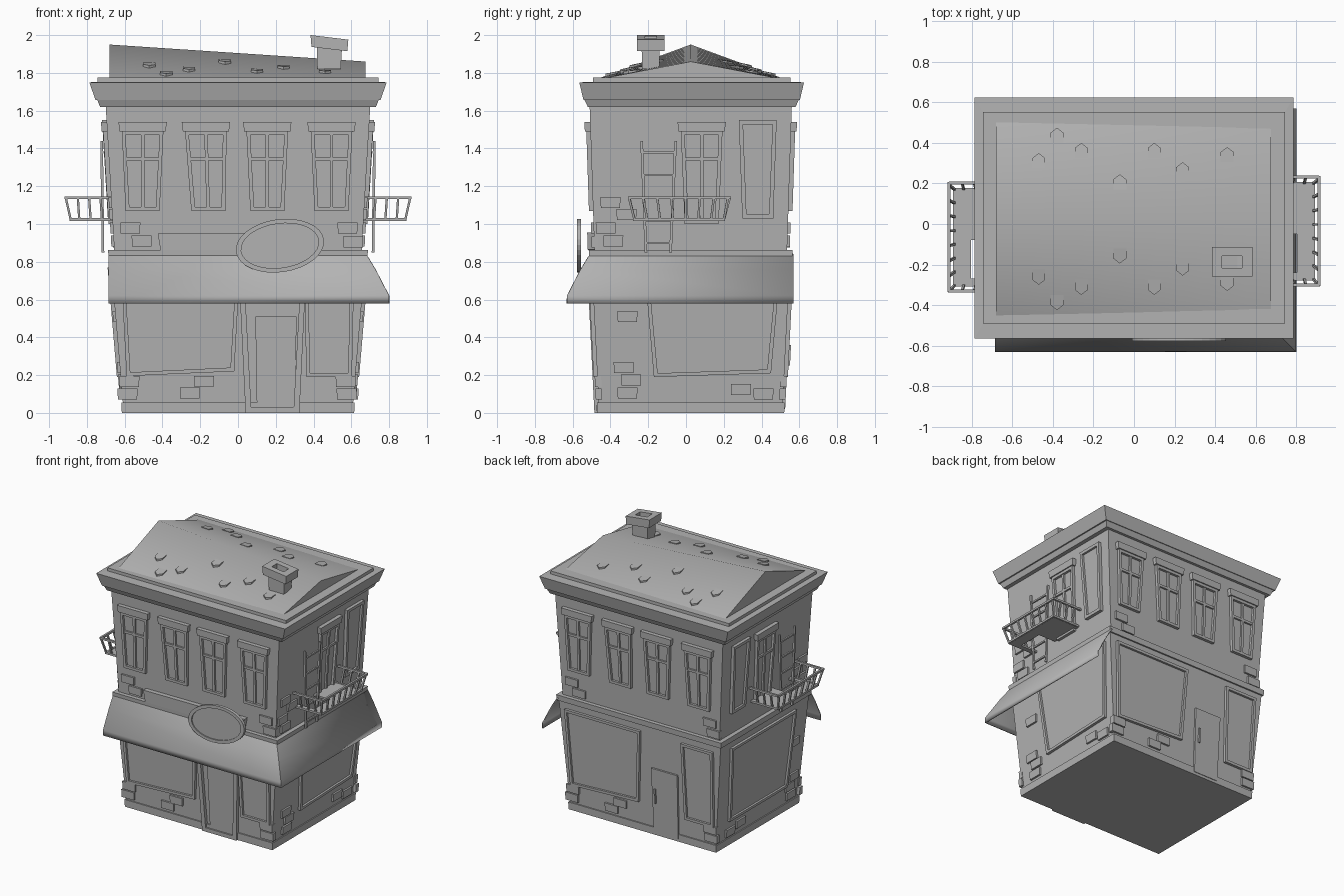
import bpy, bmesh, math
from mathutils import Vector

if "Cube" in bpy.data.objects:
    bpy.data.objects.remove(bpy.data.objects["Cube"])

CY = 0.025  # building centre in y
grey = bpy.data.materials.new("dark_grey")
grey.diffuse_color = (0.45, 0.45, 0.45, 1)
grey.use_nodes = True
grey.node_tree.nodes["Principled BSDF"].inputs["Base Color"].default_value = grey.diffuse_color


def mesh(name, verts, faces):
    me = bpy.data.meshes.new(name)
    me.from_pydata([tuple(v) for v in verts], [], faces)
    bm = bmesh.new()
    bm.from_mesh(me)
    bmesh.ops.recalc_face_normals(bm, faces=bm.faces)
    bm.to_mesh(me)
    bm.free()
    me.materials.append(grey)
    ob = bpy.data.objects.new(name, me)
    bpy.context.collection.objects.link(ob)
    return ob


def smooth(ob, angle):
    bpy.ops.object.select_all(action="DESELECT")
    ob.select_set(True)
    bpy.context.view_layer.objects.active = ob
    bpy.ops.object.shade_smooth_by_angle(angle=math.radians(angle))


def loft(name, rings, caps=True):
    n = len(rings[0])
    faces = [(r * n + i, r * n + (i + 1) % n, (r + 1) * n + (i + 1) % n, (r + 1) * n + i)
             for r in range(len(rings) - 1) for i in range(n)]
    if caps:
        faces += [tuple(range(n)), tuple(range((len(rings) - 1) * n, len(rings) * n))]
    return mesh(name, [v for r in rings for v in r], faces)


def rect(hx, hy, z, cx=0, cy=CY):
    return [(cx + a * hx, cy + b * hy, z) for a, b in ((-1, -1), (1, -1), (1, 1), (-1, 1))]


def box(name, x0, x1, y0, y1, z0, z1):
    r = lambda z: [(x0, y0, z), (x1, y0, z), (x1, y1, z), (x0, y1, z)]
    return loft(name, [r(z0), r(z1)])


def bar(name, p, q, r=0.006):
    p, q = Vector(p), Vector(q)
    d = (q - p).normalized()
    a = d.cross(Vector((0, 0, 1)) if abs(d.z) < 0.9 else Vector((0, 1, 0))).normalized()
    b = d.cross(a)
    ring = lambda c: [c + a * i * r + b * j * r for i, j in ((-1, -1), (1, -1), (1, 1), (-1, 1))]
    return loft(name, [ring(p), ring(q)])


def half(z):
    """Half width and half depth of the flared walls at height z."""
    if z < 0.85:
        return 0.605 + 0.085 * z, 0.485 + 0.05 * z
    t = (z - 0.86) / 0.76
    return 0.655 + 0.045 * t, 0.51 + 0.025 * t


def wall(side, u, z, d):
    hx, hy = half(z)
    return {"front": (u, CY - hy - d, z), "back": (-u, CY + hy + d, z),
            "right": (hx + d, u, z), "left": (-hx - d, u, z)}[side]


def slab(name, side, pts, d, d0=-0.02):
    return loft(name, [[wall(side, u, z, k) for u, z in pts] for k in (d0, d)])


def quad(u0, u1, z0, z1, taper=0.0):
    return [(u0 + taper, z0), (u1 - taper, z0), (u1, z1), (u0, z1)]


def frame(name, side, outer, w, d):
    cu, cz = sum(p[0] for p in outer) / 4, sum(p[1] for p in outer) / 4
    inner = [(u + math.copysign(w, cu - u), z + math.copysign(w, cz - z)) for u, z in outer]
    loops = [[wall(side, u, z, k) for u, z in pts]
             for pts, k in ((outer, -0.01), (outer, d), (inner, d), (inner, -0.01))]
    return loft(name, loops + loops[:1], caps=False)


def sash(side, u, z0=1.07, lean=0.0):
    # Tapered sash window with cross bars and a lintel
    sk = lambda pts: [(a + lean * (1.49 - z), z) for a, z in pts]
    o = sk(quad(u - 0.11, u + 0.11, z0, 1.49, 0.02))
    frame("window_frame", side, o, 0.02, 0.022)
    slab("window_glass", side, o, 0.004)
    slab("window_mullion", side, sk(quad(u - 0.009, u + 0.009, z0 + 0.01, 1.48)), 0.017)
    slab("window_crossbar", side, sk(quad(u - 0.095, u + 0.095, 1.335, 1.353)), 0.017)
    slab("window_lintel", side, quad(u - 0.128, u + 0.128, 1.49, 1.54, 0.006), 0.03)


def shop_window(side, u0, u1, taper=0.03, z0=0.19, rise=0.0):
    o = quad(u0, u1, z0, 0.77, taper)
    o[1] = (o[1][0], z0 + rise)
    frame("shop_window_frame", side, o, 0.02, 0.02)
    slab("shop_window_glass", side, o, 0.004)


# Walls, plinth, belt course and cornice
loft("lower_wall", [rect(*half(z), z) for z in (0.0, 0.84)])
loft("upper_wall", [rect(*half(z), z) for z in (0.86, 1.64)])
loft("plinth", [rect(0.615, 0.495, 0), rect(0.618, 0.497, 0.055)])
loft("belt_course", [rect(0.685, 0.537, 0.82), rect(0.688, 0.54, 0.862)])
loft("cornice", [rect(a, b, z, 0, 0.03) for a, b, z in (
    (0.73, 0.55, 1.62), (0.745, 0.567, 1.657), (0.755, 0.573, 1.657), (0.787, 0.595, 1.75),
    (0.745, 0.522, 1.752), (0.745, 0.522, 1.775))])

# Sloping gabled roof with loose tiles
X0, X1, ZB = -0.68, 0.675, 1.77


def roof_z(x, y):
    t = (x - X0) / (X1 - X0)
    h = 1.95 - 0.09 * t
    return h - (h - ZB) * abs(y - CY) / (0.49 - 0.02 * t)


def gable(t):
    x = X0 + t * (X1 - X0)
    hw = 0.49 - 0.02 * t
    return [(x, CY - hw, ZB), (x, CY, 1.95 - 0.09 * t), (x, CY + hw, ZB)]


smooth(loft("roof", [gable(i / 12) for i in range(13)]), 55)

for tx, dy in ((-0.47, 0.25), (-0.38, 0.375), (-0.26, 0.30), (-0.07, 0.145),
               (0.10, 0.30), (0.24, 0.205), (0.46, 0.28)):
    for s in (-1, 1):
        out = [(tx + a, CY + s * (dy + b), k) for a, b, k in (
            (-0.032, 0, 0.004), (0.032, 0, 0.004), (0.032, 0.05, 0.011),
            (0, 0.075, 0.014), (-0.032, 0.05, 0.011))]
        loft("roof_tile", [[(x, y, roof_z(x, y) + f * k - 0.01 * (1 - f)) for x, y, k in out]
                           for f in (0, 1)])

# Crooked chimney with an open cap
loft("chimney", [rect(0.062, 0.045, 1.82, 0.482, -0.187), rect(0.067, 0.048, 1.94, 0.484, -0.187)])
tilt = lambda r: [(x, y, z - 0.12 * (x - 0.385)) for x, y, z in r]
loft("chimney_cap", [tilt(rect(a, b, z, 0.484, -0.187)) for a, b, z in (
    (0.095, 0.072, 1.938), (0.1, 0.073, 2.0), (0.05, 0.03, 2.0), (0.05, 0.03, 1.955))])

# Upper windows and ground floor openings, back turned half round from front
for side in ("front", "back"):
    for u, lean in ((-0.505, 0), (-0.17, 0.03), (0.155, 0), (0.495, 0)):
        sash(side, u, lean=lean)
    shop_window(side, -0.62, 0.01, 0.03, 0.195, 0.025)
    shop_window(side, 0.35, 0.615, 0.012)
    if side == "front":
        frame("door_frame", side, quad(0.01, 0.355, 0.0, 0.62, 0.03), 0.03, 0.025)
        slab("door_step", side, quad(0.045, 0.335, 0, 0.055), 0.012)
    else:
        bar("door_handle", wall(side, 0.125, 0.25, 0.022), wall(side, 0.125, 0.36, 0.022))
    slab("door_leaf", side, quad(0.092, 0.31, 0.02, 0.51, 0.008), 0.014)

# Side walls: balcony door, tall panel, shop window, ladder and balcony
for side, s, dy in (("right", 1, 0.0), ("left", -1, -0.03)):
    sash(side, 0.083 + dy, 1.0)
    o = quad(0.28 + dy, 0.48 + dy, 1.03, 1.55, 0.018)
    frame("side_panel_frame", side, o, 0.022, 0.024)
    slab("side_panel", side, o, 0.008)
    P = lambda x, y, z: (s * x, y + dy, z)
    Q = lambda n, x0, x1, y0, y1, z0, z1: box(
        n, *sorted((s * x0, s * x1)), y0 + dy, y1 + dy, z0, z1)
    # Floor with a ladder hatch
    Q("balcony_floor_outer", 0.805, 0.885, -0.275, 0.2, 1.015, 1.028)
    Q("balcony_floor_front", 0.65, 0.805, -0.275, -0.24, 1.015, 1.028)
    Q("balcony_floor_back", 0.65, 0.805, -0.05, 0.2, 1.015, 1.028)
    for n, x, a, b, z in (("balcony_top_rail", 0.912, -0.3, 0.232, 1.139),
                          ("balcony_bottom_rail", 0.885, -0.272, 0.2, 1.024)):
        bar(n, P(x, a - 0.006, z), P(x, b + 0.006, z), 0.0075)
        for y in (a, b):
            bar(n, P(0.66, y, z), P(x, y, z), 0.0075)
    for i in range(8):
        y = -0.272 + 0.472 * i / 7
        bar("balcony_post", P(0.885, y, 1.02), P(0.912, y * 1.11, 1.14), 0.006)
    for x in (0.72, 0.78, 0.84):
        for a, b in ((-0.272, -0.3), (0.2, 0.232)):
            bar("balcony_post", P(x, a, 1.02), P(x + 0.008, b, 1.14), 0.006)
    for a, b in ((-0.212, -0.235), (-0.082, -0.055)):
        bar("ladder_rail", P(0.715, a, 0.85), P(0.722, b, 1.44), 0.007)
    for z in (0.9, 1.02, 1.14, 1.26, 1.38):
        t = (z - 0.85) / 0.59
        bar("ladder_rung", P(0.717, -0.212 - 0.023 * t, z), P(0.717, -0.082 + 0.027 * t, z))
shop_window("right", -0.22, 0.5, 0.05, 0.19, 0.02)
shop_window("left", -0.34, 0.43, 0.04)

# Awning wrapping the front and right side
prof = ((-0.012, 0.84), (0.0, 0.825), (0.042, 0.755), (0.112, 0.62), (0.113, 0.58))
verts = [v for o, z in prof for v in (
    (-0.685, -0.515 - o, z), (0.685 + o, -0.515 - o, z), (0.685 + o, 0.57, z))]
awning = mesh("awning", verts, [(r * 3 + c, r * 3 + c + 1, r * 3 + c + 4, r * 3 + c + 3)
                                for r in range(4) for c in range(2)])
smooth(awning, 45)
m = awning.modifiers.new("thickness", "SOLIDIFY")
m.thickness, m.offset = 0.008, 0


# Oval sign with raised rim, in front of a backing board
def oval(a, b, y):
    k = math.radians(8)
    pts = [(a * math.cos(t), b * math.sin(t)) for t in (math.tau * i / 32 for i in range(32))]
    return [(0.222 + u * math.cos(k) - v * math.sin(k), y,
             0.885 + u * math.sin(k) + v * math.cos(k)) for u, v in pts]


loft("oval_sign", [oval(0.235, 0.14, -0.555), oval(0.235, 0.14, -0.578),
                   oval(0.207, 0.117, -0.578), oval(0.207, 0.117, -0.57)])
slab("sign_board", "front", [(-0.41, 0.862), (0.4, 0.865), (0.42, 0.955), (-0.425, 0.95)], 0.035)

# Scattered bricks
front_bricks = ((-0.57, 0.98), (-0.51, 0.91), (0.58, 0.98), (0.61, 0.905), (-0.18, 0.165),
                (-0.255, 0.105), (-0.575, 0.165), (-0.585, 0.1), (0.57, 0.165), (0.575, 0.1))
side_bricks = ((-0.4, 1.115), (-0.315, 1.05), (-0.425, 0.98), (-0.385, 0.91), (-0.31, 0.51),
               (-0.33, 0.24), (-0.29, 0.175), (-0.31, 0.105), (0.29, 0.125), (0.41, 0.1))
for sides, spots in ((("front", "back"), front_bricks), (("right", "left"), side_bricks)):
    for side in sides:
        for u, z in spots:
            if side == "left":
                u = max(u - 0.05, -0.42)
            slab("brick", side, quad(u - 0.053, u + 0.053, z - 0.029, z + 0.029, 0.002), 0.014)
